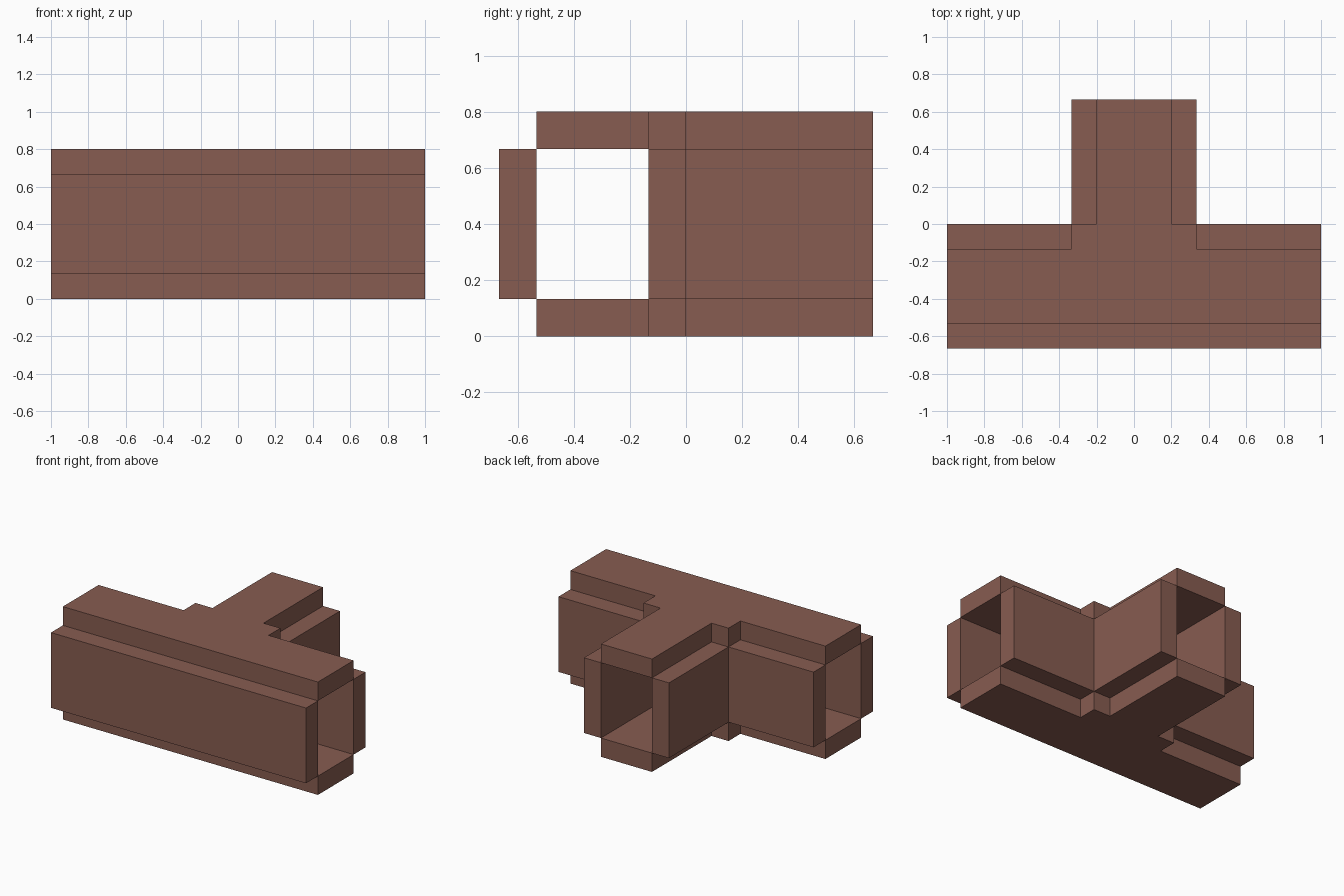
import bpy
import bmesh

cube = bpy.data.objects.get("Cube")
if cube:
    bpy.data.objects.remove(cube, do_unlink=True)

# One flat brown for the whole pipe
brown = bpy.data.materials.new("brown")
brown.use_nodes = True
colour = (0.242, 0.107, 0.082, 1)
brown.diffuse_color = colour
brown.node_tree.nodes["Principled BSDF"].inputs["Base Color"].default_value = colour

U = 2 / 15            # wall thickness
HALF = 7.5 * U        # half length of the main run
FRONT, BACK = -5 * U, 5 * U
HEIGHT = 6 * U
IN, OUT = 1.5 * U, 2.5 * U   # inner and outer half width of the branch


def prism(name, outline, bottom, top):
    """Extrude a plan outline upwards between two heights."""
    bm = bmesh.new()
    base = bm.faces.new([bm.verts.new((x, y, bottom)) for x, y in outline])
    grown = bmesh.ops.extrude_face_region(bm, geom=[base])["geom"]
    verts = [v for v in grown if isinstance(v, bmesh.types.BMVert)]
    bmesh.ops.translate(bm, verts=verts, vec=(0, 0, top - bottom))
    bmesh.ops.recalc_face_normals(bm, faces=bm.faces)
    mesh = bpy.data.meshes.new(name)
    bm.to_mesh(mesh)
    bm.free()
    mesh.materials.append(brown)
    obj = bpy.data.objects.new(name, mesh)
    bpy.context.collection.objects.link(obj)
    return obj


# Floor and roof: T-shaped slabs with a square step in each inner corner
half = [(HALF, FRONT + U), (HALF, -U), (OUT, -U), (OUT, 0), (IN, 0), (IN, BACK)]
slab = half + [(-x, y) for x, y in reversed(half)]
prism("floor_slab", slab, 0, U)
prism("roof_slab", slab, HEIGHT - U, HEIGHT)

# Long front wall
prism("front_wall",
      [(-HALF, FRONT), (HALF, FRONT), (HALF, FRONT + U), (-HALF, FRONT + U)],
      U, HEIGHT - U)

# L-shaped walls joining the main run to the branch
corner = [(HALF, -U), (HALF, 0), (OUT, 0), (OUT, BACK), (IN, BACK), (IN, -U)]
for side, s in (("left", 1), ("right", -1)):
    prism(side + "_corner_wall", [(s * x, y) for x, y in corner], U, HEIGHT - U)
